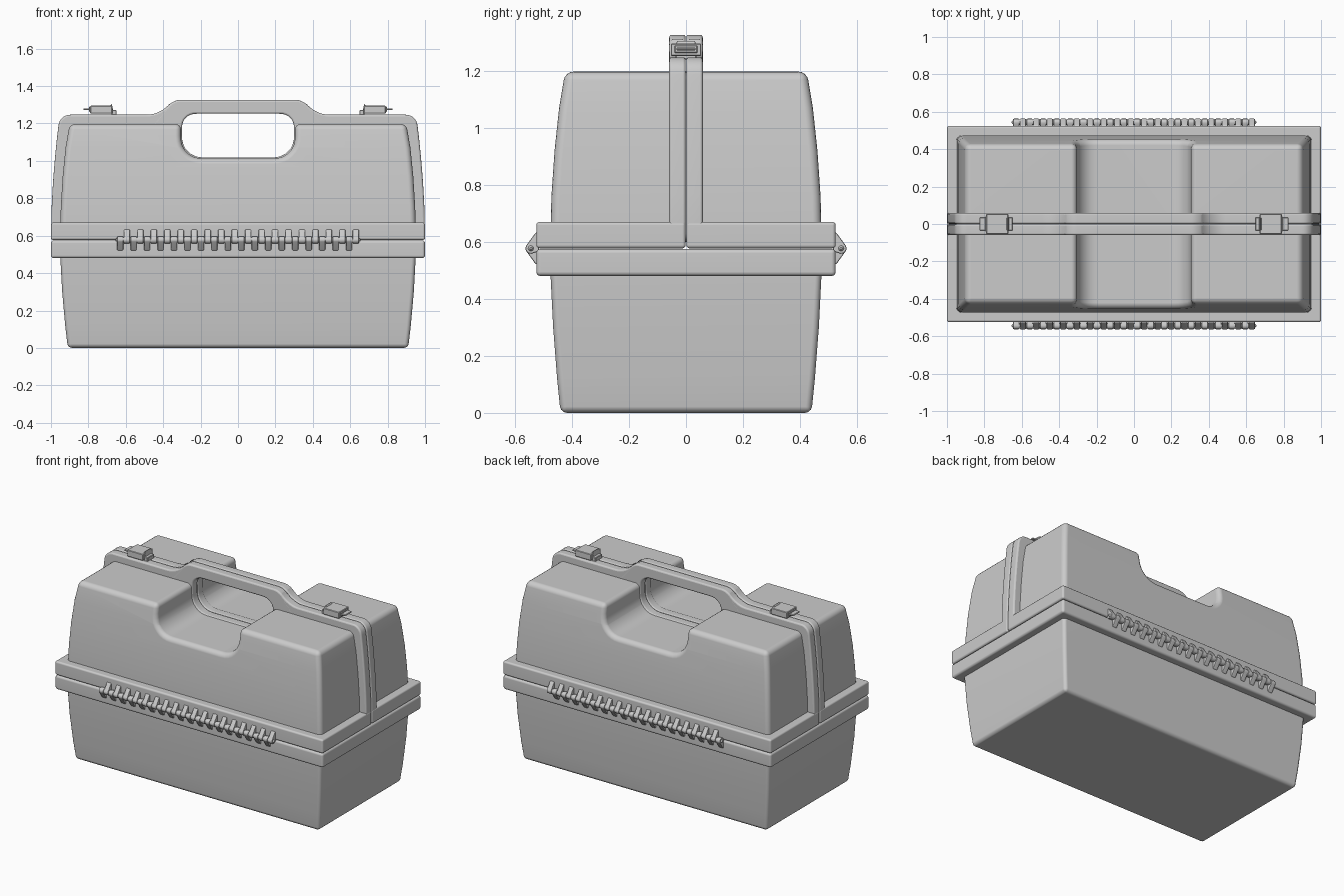
import bpy, bmesh
from math import sin, cos, pi, radians
from mathutils import Vector, Matrix

if "Cube" in bpy.data.objects:
    bpy.data.objects.remove(bpy.data.objects["Cube"])


def add_object(name, bm, bevel=0, segments=3):
    bmesh.ops.recalc_face_normals(bm, faces=bm.faces)
    mesh = bpy.data.meshes.new(name)
    bm.to_mesh(mesh)
    bm.free()
    ob = bpy.data.objects.new(name, mesh)
    bpy.context.collection.objects.link(ob)
    if bevel:
        add_bevel(ob, bevel, segments)
    return ob


def add_bevel(ob, width, segments=3):
    mod = ob.modifiers.new("bevel", 'BEVEL')
    mod.width, mod.segments = width, segments
    mod.limit_method, mod.angle_limit = 'ANGLE', radians(40)
    mod.use_clamp_overlap = False


def add_box(bm, x, y, z):
    size = [b - a for a, b in (x, y, z)]
    mid = [(a + b) / 2 for a, b in (x, y, z)]
    bmesh.ops.create_cube(bm, size=1, matrix=Matrix.Translation(mid) @ Matrix.Diagonal((*size, 1)))


def add_prism(bm, points, offset):
    """Extrude a 3D polygon by an offset."""
    a = [bm.verts.new(p) for p in points]
    b = [bm.verts.new(Vector(p) + Vector(offset)) for p in points]
    bm.faces.new(a)
    bm.faces.new(b[::-1])
    for i in range(len(a)):
        j = (i + 1) % len(a)
        bm.faces.new((a[i], a[j], b[j], b[i]))


def add_tub(name, rings):
    """Rectangular shell through (half width, half depth, height) rings."""
    bm = bmesh.new()
    loops = [[bm.verts.new((sx * x, sy * y, z)) for sx, sy in ((-1, -1), (1, -1), (1, 1), (-1, 1))]
             for x, y, z in rings]
    for lo, hi in zip(loops, loops[1:]):
        for i in range(4):
            j = (i + 1) % 4
            bm.faces.new((lo[i], lo[j], hi[j], hi[i]))
    bm.faces.new(loops[0][::-1])
    bm.faces.new(loops[-1])
    return add_object(name, bm)


def rounded(corners, steps=8):
    """Polygon from (x, z, radius) corners, each softened by a quadratic blend."""
    out = []
    for i, (x, z, r) in enumerate(corners):
        c = Vector((x, z))
        if r == 0:
            out.append(c)
            continue
        p = c + (Vector(corners[i - 1][:2]) - c).normalized() * r
        q = c + (Vector(corners[(i + 1) % len(corners)][:2]) - c).normalized() * r
        for k in range(steps + 1):
            t = k / steps
            w = 0.85 + 0.15 * abs(2 * t - 1)
            b0, b1, b2 = (1 - t) ** 2, 2 * t * (1 - t) * w, t * t
            out.append((p * b0 + c * b1 + q * b2) / (b0 + b1 + b2))
    return out


def mirrored(half):
    return half + [(-x, z, r) for x, z, r in reversed(half)]


# Lower tub
base = add_tub("lower_tub", [(0.91, 0.44, 0), (0.924, 0.452, 0.12),
                             (0.94, 0.466, 0.3), (0.951, 0.476, 0.5)])
add_bevel(base, 0.022)

# Lid dome with a grip recess cut right through its depth
dome = add_tub("lid_dome", [(0.952, 0.476, 0.6), (0.947, 0.472, 0.76), (0.937, 0.461, 0.92),
                            (0.922, 0.445, 1.07), (0.9, 0.424, 1.197)])
bm = bmesh.new()
recess = rounded(mirrored([(0.305, 1.5, 0), (0.305, 1.013, 0.12)]))
add_prism(bm, [(p.x, -1, p.y) for p in recess], (0, 2, 0))
cutter = add_object("recess_cutter", bm)
cutter.hide_render = True
cut = dome.modifiers.new("recess", 'BOOLEAN')
cut.operation, cut.object, cut.solver = 'DIFFERENCE', cutter, 'EXACT'
add_bevel(dome, 0.03, 4)

# Rims: one below, two lid halves above
bm = bmesh.new()
add_box(bm, (-1, 1), (-0.525, 0.525), (0.48, 0.575))
add_object("lower_rim", bm, 0.015)
for side, label in ((-1, "front"), (1, "back")):
    bm = bmesh.new()
    add_box(bm, (-1, 1), sorted((side * 0.001, side * 0.525)), (0.577, 0.67))
    add_object(label + "_lid_rim", bm, 0.012)

# Centre flanges with the carrying handle
outline = rounded(mirrored([(0.998, 0.63, 0), (0.998, 0.72, 0.05), (0.985, 0.98, 0.18),
                            (0.953, 1.247, 0.06), (0.41, 1.247, 0.08), (0.35, 1.326, 0.045)]))
hole = rounded(mirrored([(0.3, 1.018, 0.12), (0.3, 1.252, 0.08)]))
for side, label in ((-1, "front"), (1, "back")):
    curve = bpy.data.curves.new(label + "_handle_flange", 'CURVE')
    curve.dimensions, curve.fill_mode = '2D', 'BOTH'
    for loop in (outline, hole):
        spline = curve.splines.new('POLY')
        spline.points.add(len(loop) - 1)
        for pt, p in zip(spline.points, loop):
            pt.co = (p.x, p.y, 0, 1)
        spline.use_cyclic_u = True
    curve.extrude, curve.bevel_depth, curve.bevel_resolution = 0.019, 0.01, 2
    curve.offset = -0.01
    ob = bpy.data.objects.new(label + "_handle_flange", curve)
    ob.rotation_euler.x = pi / 2
    ob.location.y = side * 0.03
    bpy.context.collection.objects.link(ob)

# Hinges: alternating up and down knuckles on a pointed pin
for side, label in ((-1, "front"), (1, "back")):
    bm = bmesh.new()
    for i in range(36):
        x = -0.63 + i * 0.036
        up = 1 if i % 2 else -1
        arc = [(0.544 + 0.019 * cos(a), 0.577 + up * 0.019 * sin(a))
               for a in [radians(-120 + k * 25) for k in range(7)]]
        prof = [(0.515, 0.577 - up * 0.01)] + arc + [(0.527, 0.577 + up * 0.056),
                                                     (0.515, 0.577 + up * 0.056)]
        add_prism(bm, [(x - 0.0165, side * y, z) for y, z in prof], (0.033, 0, 0))
    add_object(label + "_hinge_knuckles", bm, 0.005, 2)
    bm = bmesh.new()
    turn = Matrix.Translation((0, side * 0.544, 0.577)) @ Matrix.Rotation(pi / 2, 4, 'Y')
    for r1, r2, length, mid in ((0.014, 0.014, 1.28, 0), (0.014, 0.004, 0.015, 0.6475),
                                (0.004, 0.014, 0.015, -0.6475)):
        bmesh.ops.create_cone(bm, cap_ends=True, segments=16, radius1=r1, radius2=r2, depth=length,
                              matrix=turn @ Matrix.Translation((0, 0, mid)))
    add_object(label + "_hinge_pin", bm)

# Latches on top of the flange
for side, label in ((-1, "left"), (1, "right")):
    bm = bmesh.new()
    for x, y, z in (((0.672, 0.79), 0.053, (1.252, 1.295)),
                    ((0.785, 0.826), 0.034, (1.271, 1.281)),
                    ((0.65, 0.675), 0.036, (1.24, 1.272)),
                    ((0.79, 0.797), 0.04, (1.262, 1.29))):
        add_box(bm, sorted((side * x[0], side * x[1])), (-y, y), z)
    add_prism(bm, [(side * 0.668, -0.034, 1.27), (side * 0.685, -0.034, 1.29),
                   (side * 0.675, -0.034, 1.307)], (0, 0.068, 0))
    add_object(label + "_latch", bm, 0.003, 1)

# Apply modifiers, drop the cutter, smooth the shading
bpy.ops.object.select_all(action='SELECT')
bpy.context.view_layer.objects.active = base
bpy.ops.object.convert(target='MESH')
bpy.data.objects.remove(cutter)
bpy.ops.object.select_all(action='SELECT')
bpy.context.view_layer.objects.active = base
bpy.ops.object.shade_smooth_by_angle(angle=radians(35))
for ob in bpy.context.selected_objects:
    ob.modifiers.new("normals", 'WEIGHTED_NORMAL').keep_sharp = True
